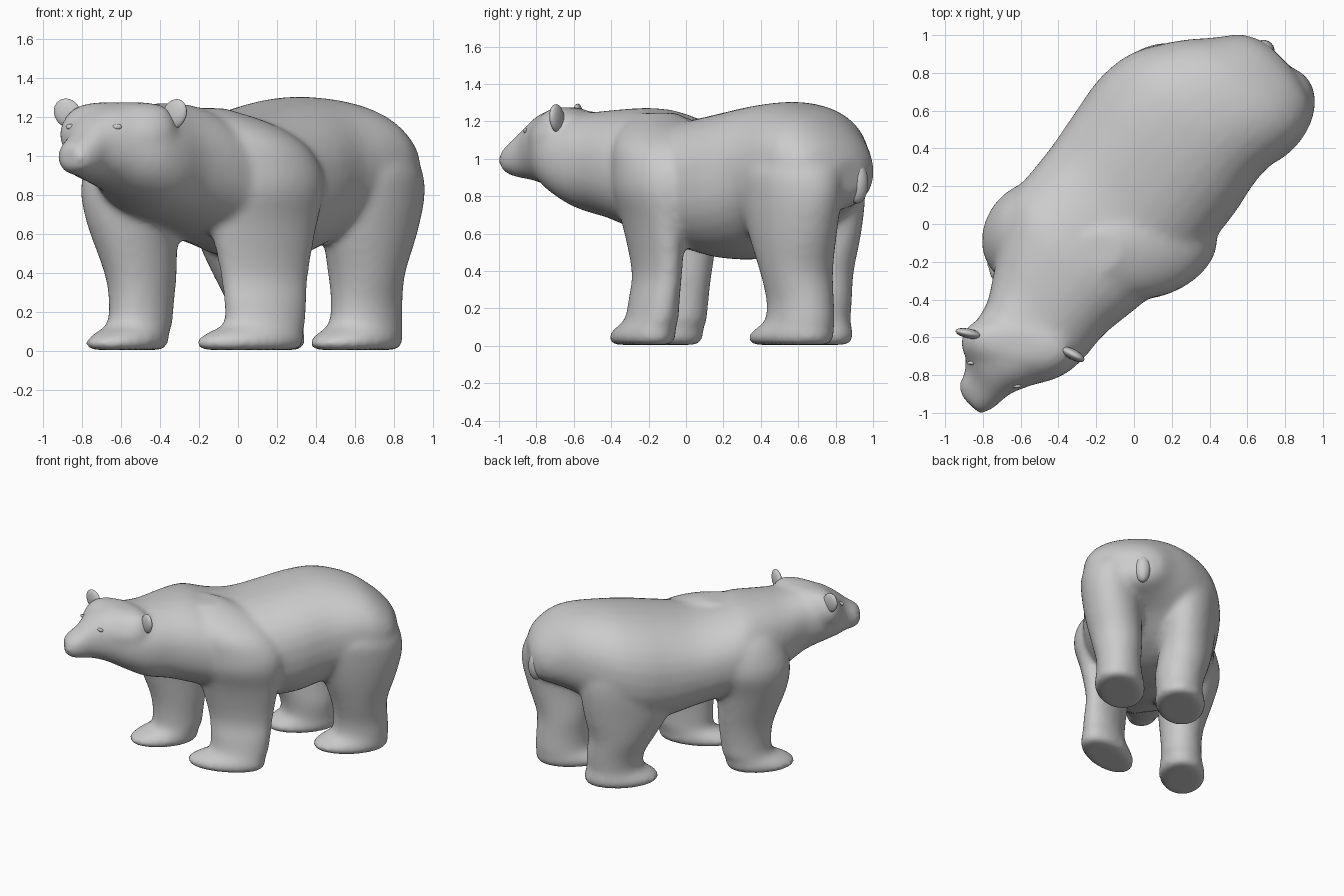
import bpy, bmesh, math
from mathutils import Vector

N = 32
bm = bmesh.new()


def spow(v, e):
    return math.copysign(abs(v) ** e, v)


def refine(rows, steps=3):
    """Smoothly interpolate section parameters between the given rows."""
    out = []
    for i in range(len(rows) - 1):
        p = [rows[max(0, min(len(rows) - 1, i + k))] for k in (-1, 0, 1, 2)]
        for s in range(steps):
            t = s / steps
            out.append([b + .5 * t * (c - a + t * (2 * a - 5 * b + 4 * c - d + t * (3 * (b - c) + d - a)))
                        for a, b, c, d in zip(*p)])
    return out + [rows[-1]]


def loft(rings):
    """Skin a list of point rings and cap both ends."""
    loops = [[bm.verts.new(p) for p in ring] for ring in rings]
    for a, b in zip(loops, loops[1:]):
        for i in range(N):
            j = (i + 1) % N
            bm.faces.new((a[i], a[j], b[j], b[i]))
    bm.faces.new(loops[0])
    bm.faces.new(loops[-1])


def spine_ring(t, q, hw, z0, z1):
    """Upright rounded section; t = x + y along the diagonal, q = y - x across it."""
    x, y, zc, hz = (t - q) / 2, (t + q) / 2, (z0 + z1) / 2, (z1 - z0) / 2
    pts = []
    for i in range(N):
        a = math.tau * i / N
        c, s = hw * spow(math.cos(a), 0.88), hz * spow(math.sin(a), 0.88)
        pts.append((x - c * 0.707, y + c * 0.707, zc + s))
    return pts


def stack(heading, rows, grow=1.04):
    """Level elliptical sections (x, y, z, length radius, width radius)."""
    h = math.radians(heading)
    u, v = Vector((math.cos(h), math.sin(h), 0)), Vector((-math.sin(h), math.cos(h), 0))
    loft([[Vector((x, y, z)) + u * (grow * a * math.cos(math.tau * i / N))
           + v * (grow * b * math.sin(math.tau * i / N)) for i in range(N)]
          for x, y, z, a, b in refine(rows)])


# rump, trunk, neck and snout
loft([spine_ring(*r) for r in refine((
    (1.66, .10, .11, .82, 1.00), (1.58, .065, .255, .75, 1.10),
    (1.40, .085, .345, .71, 1.21), (1.20, .16, .41, .66, 1.275),
    (.90, .25, .47, .54, 1.305), (.60, .24, .505, .47, 1.285),
    (.30, .20, .50, .465, 1.245), (0, .165, .485, .52, 1.21),
    (-.25, .17, .46, .565, 1.225), (-.50, .17, .44, .61, 1.27),
    (-.75, .11, .38, .67, 1.265), (-1.0, .02, .33, .72, 1.25),
    (-1.2, -.03, .275, .79, 1.265), (-1.4, 0, .22, .85, 1.26),
    (-1.56, -.01, .165, .88, 1.20), (-1.67, -.06, .125, .895, 1.13),
    (-1.77, -.07, .105, .91, 1.08), (-1.825, -.09, .065, .94, 1.05)))])

# skull, broad between the ears
stack(-9, [(-.62, -.68, .95, .16, .10), (-.62, -.67, 1.03, .27, .16), (-.615, -.66, 1.11, .305, .185),
           (-.61, -.65, 1.19, .285, .16), (-.60, -.64, 1.25, .235, .11), (-.60, -.63, 1.275, .14, .06)], 1)

# front legs
stack(48, [(-.57, -.13, .005, .22, .145), (-.57, -.13, .045, .245, .165), (-.545, -.105, .09, .215, .155),
           (-.505, -.06, .14, .18, .145), (-.495, -.05, .25, .18, .145), (-.50, -.05, .40, .20, .16),
           (-.54, -.06, .65, .25, .205), (-.53, -.05, .83, .285, .25), (-.50, -.05, .97, .27, .25),
           (-.46, -.05, 1.09, .23, .22), (-.40, -.06, 1.19, .15, .15)])
stack(21, [(.06, -.235, .005, .25, .13), (.06, -.235, .045, .28, .15), (.085, -.22, .09, .25, .14),
           (.135, -.185, .14, .21, .125), (.14, -.17, .25, .215, .115), (.135, -.155, .40, .23, .108),
           (.13, -.17, .65, .28, .14), (.12, -.16, .82, .32, .205), (.095, -.15, .95, .325, .225),
           (.03, -.15, 1.07, .30, .225), (-.10, -.15, 1.17, .26, .19), (-.22, -.16, 1.245, .15, .10)])
# hind legs
stack(42, [(.605, .56, .005, .24, .155), (.605, .56, .045, .265, .178), (.625, .58, .09, .235, .17),
           (.655, .61, .14, .20, .16), (.66, .61, .25, .19, .16), (.66, .59, .40, .20, .18),
           (.675, .57, .60, .26, .20), (.675, .56, .80, .31, .22), (.65, .57, .95, .30, .24),
           (.59, .60, 1.07, .23, .20), (.54, .60, 1.17, .10, .10)])
stack(45, [(.11, .66, .005, .24, .155), (.11, .66, .045, .265, .178), (.125, .675, .09, .235, .17),
           (.145, .69, .14, .20, .165), (.14, .69, .25, .205, .175), (.09, .675, .40, .24, .185),
           (.055, .67, .58, .305, .19), (.06, .67, .80, .33, .215), (.09, .65, .95, .31, .24),
           (.16, .64, 1.07, .24, .20), (.22, .62, 1.17, .10, .10)])

# fuse everything into one soft skin
bmesh.ops.recalc_face_normals(bm, faces=bm.faces)
mesh = bpy.data.meshes.new("body")
bm.to_mesh(mesh)
bm.free()
body = bpy.data.objects.new("body", mesh)
bpy.context.collection.objects.link(body)
remesh = body.modifiers.new("fuse", 'REMESH')
remesh.mode = 'VOXEL'
remesh.voxel_size = 0.02
remesh.use_smooth_shade = True
soft = body.modifiers.new("soften", 'SMOOTH')
soft.factor = 0.5
soft.iterations = 12


def blob(name, loc, size, rot=(0, 0, 0)):
    bpy.ops.mesh.primitive_uv_sphere_add(segments=20, ring_count=12, radius=1, location=loc,
                                         rotation=[math.radians(r) for r in rot])
    ob = bpy.context.object
    ob.name = name
    ob.scale = size
    bpy.ops.object.shade_smooth()
    return ob


# ears and tail
blob("right_ear", (-.875, -.58, 1.22), (.068, .026, .078), (0, -35, -12))
blob("left_ear", (-.325, -.69, 1.215), (.066, .028, .08), (0, 30, -28))
blob("tail", (.685, .915, .87), (.06, .06, .11), (0, 0, 45))

# eyes, set on the face surface
bpy.context.view_layer.update()
skin = body.evaluated_get(bpy.context.evaluated_depsgraph_get())
spots = []
for x in (-.86, -.62):
    hit, loc, _, _ = skin.ray_cast(Vector((x, -2, 1.15)), Vector((0, 1, 0)))
    if hit:
        spots.append(loc.copy())
for i, p in enumerate(spots):
    blob(f"eye_{i + 1}", p, (.024, .01, .014))
